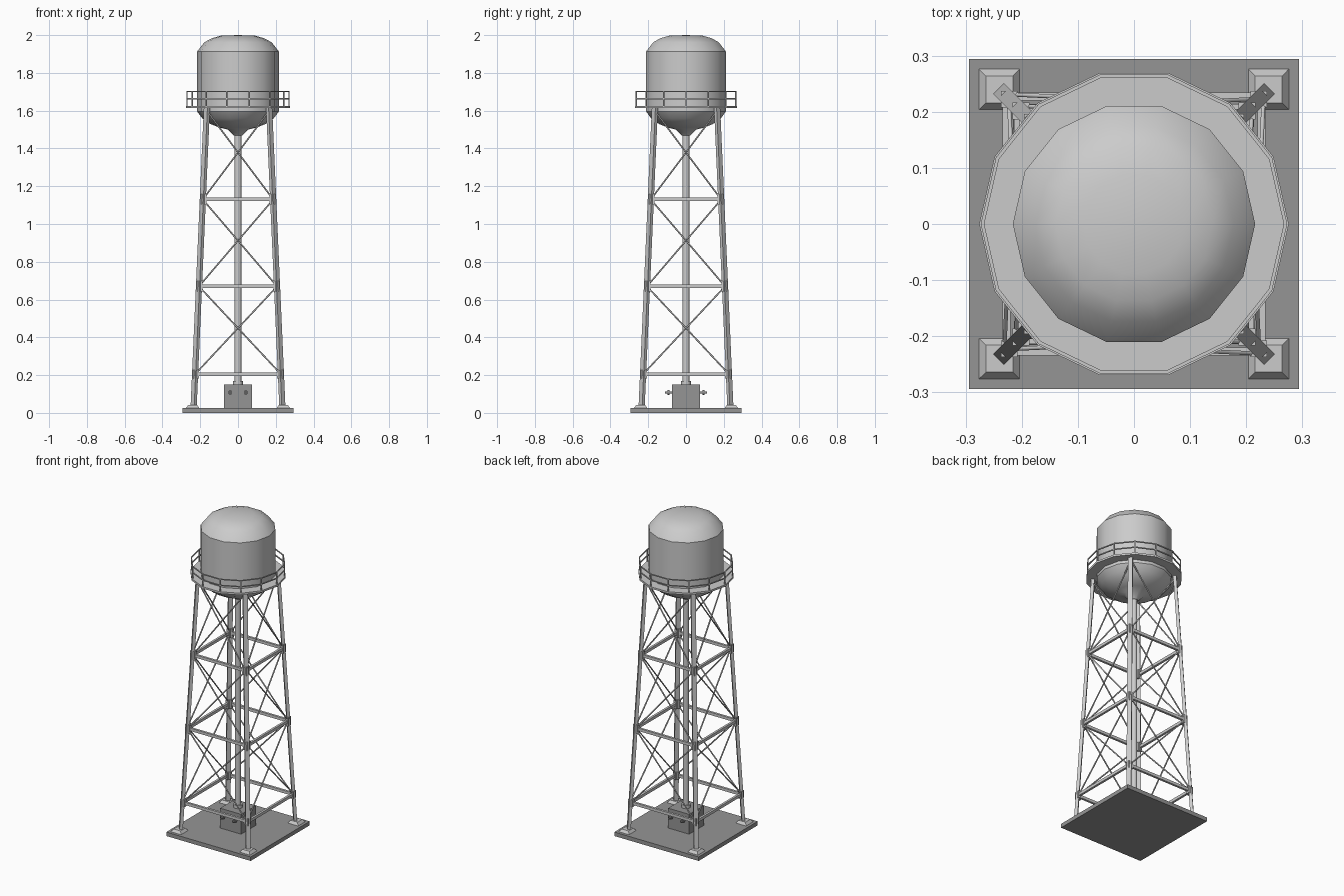
import bpy, bmesh, math
from mathutils import Vector, Matrix

if "Cube" in bpy.data.objects:
    bpy.data.objects.remove(bpy.data.objects["Cube"])

N = 14  # sides of the tank and walkway


def finish(name, bm, smooth=None, mat=None):
    bmesh.ops.recalc_face_normals(bm, faces=bm.faces)
    me = bpy.data.meshes.new(name)
    bm.to_mesh(me)
    bm.free()
    ob = bpy.data.objects.new(name, me)
    bpy.context.collection.objects.link(ob)
    if mat:
        me.materials.append(mat)
    if smooth:
        bpy.ops.object.select_all(action='DESELECT')
        ob.select_set(True)
        bpy.context.view_layer.objects.active = ob
        bpy.ops.object.shade_smooth_by_angle(angle=math.radians(smooth))
    return ob


def box(bm, c, s, rot=Matrix()):
    m = Matrix.Translation(c) @ rot @ Matrix.Diagonal((*s, 1))
    bmesh.ops.create_cube(bm, size=1, matrix=m)


def beam(bm, a, b, w, d, side):
    """Box from a to b: w along the side direction, d across it."""
    a, b = Vector(a), Vector(b)
    z = (b - a).normalized()
    x = Vector(side)
    x = (x - z * x.dot(z)).normalized()
    rot = Matrix((x, z.cross(x), z)).transposed().to_4x4()
    box(bm, (a + b) / 2, (w, d, (b - a).length), rot)


def rod(bm, a, b, r, r2=None, seg=6):
    a, b = Vector(a), Vector(b)
    q = (b - a).to_track_quat('Z', 'Y').to_matrix().to_4x4()
    bmesh.ops.create_cone(bm, cap_ends=True, segments=seg, radius1=r,
                          radius2=r if r2 is None else r2, depth=(b - a).length,
                          matrix=Matrix.Translation((a + b) / 2) @ q)


def ring_pt(r, i, z):
    t = 2 * math.pi * i / N
    return Vector((r * math.cos(t), r * math.sin(t), z))


def lathe(bm, profile, closed=False):
    rings = []
    for r, z in profile:
        if r == 0:
            rings.append([bm.verts.new((0, 0, z))] * N)
        else:
            rings.append([bm.verts.new(ring_pt(r, i, z)) for i in range(N)])
    pairs = list(zip(rings, rings[1:] + rings[:1] if closed else rings[1:]))
    for p, q in pairs:
        for i in range(N):
            j = (i + 1) % N
            bm.faces.new(list(dict.fromkeys((p[i], p[j], q[j], q[i]))))


def leg_xy(z):
    return 0.235 - 0.0443 * (z - 0.03)


dark = bpy.data.materials.new("dark_grey")
dark.diffuse_color = (0.3, 0.3, 0.3, 1)
dark.use_nodes = True
dark.node_tree.nodes["Principled BSDF"].inputs["Base Color"].default_value = dark.diffuse_color
corners = [(1, 1), (-1, 1), (-1, -1), (1, -1)]

# Base slab
bm = bmesh.new()
box(bm, (0, 0, 0.0125), (0.588, 0.588, 0.025))
finish("base_slab", bm, mat=dark)

# Footings: tapered square pads
bm = bmesh.new()
for sx, sy in corners:
    m = Matrix.Translation((sx * 0.24, sy * 0.24, 0.0325)) @ Matrix.Rotation(math.pi / 4, 4, 'Z')
    bmesh.ops.create_cone(bm, cap_ends=True, segments=4, radius1=0.052,
                          radius2=0.034, depth=0.017, matrix=m)
finish("footings", bm)

# Legs: diagonal-facing, leaning inward
bm = bmesh.new()
for sx, sy in corners:
    p, q = leg_xy(0.03), leg_xy(1.615)
    beam(bm, (sx * p, sy * p, 0.03), (sx * q, sy * q, 1.615), 0.027, 0.019, (-sy, sx, 0))
finish("legs", bm)

# Horizontal struts, gusset plates and cross braces on all four faces
levels = [0.205, 0.67, 1.13, 1.60]
struts, plates, braces = bmesh.new(), bmesh.new(), bmesh.new()
for k in range(4):
    c0, c1 = corners[k], corners[(k + 1) % 4]
    out = Vector((c0[0] + c1[0], c0[1] + c1[1], 0)).normalized()
    along = Vector((c1[0] - c0[0], c1[1] - c0[1], 0)).normalized()

    def at(c, z):
        return Vector((c[0] * leg_xy(z), c[1] * leg_xy(z), z))

    for z in levels[:3]:
        beam(struts, at(c0, z), at(c1, z), 0.018, 0.014, (0, 0, 1))
        h = 0.055 if z > 0.3 else 0.045
        for c, s in ((c0, 1), (c1, -1)):
            p = at(c, z)
            beam(plates, p - Vector((0, 0, h / 2)) + along * s * 0.005,
                 p + Vector((0, 0, h / 2)) + along * s * 0.005, 0.03, 0.02, along)
    for lo, hi in zip(levels, levels[1:]):
        for i, (a, b) in enumerate(((c0, c1), (c1, c0))):
            off = out * (0.004 if i else -0.004)
            rod(braces, at(a, lo) + off, at(b, hi) + off, 0.0042)
finish("struts", struts)
finish("gusset_plates", plates)
finish("cross_braces", braces, 65)

# Tank: domed top, straight wall, bowl bottom with outlet cone
bm = bmesh.new()
lathe(bm, [(0, 2.0), (0.09, 1.997), (0.14, 1.983), (0.178, 1.962), (0.216, 1.914), (0.216, 1.595),
           (0.19, 1.56), (0.145, 1.529), (0.10, 1.511), (0.055, 1.5), (0.022, 1.468), (0, 1.468)])
finish("tank", bm, 31)

# Walkway ring around the tank
bm = bmesh.new()
lathe(bm, [(0.21, 1.613), (0.276, 1.613), (0.276, 1.625), (0.21, 1.625)], closed=True)
finish("walkway", bm)

# Railing: posts and two rails
bm = bmesh.new()
for i in range(N):
    beam(bm, ring_pt(0.27, i, 1.62), ring_pt(0.27, i, 1.704), 0.006, 0.006, ring_pt(1, i, 0))
    for z in (1.701, 1.663):
        beam(bm, ring_pt(0.27, i, z), ring_pt(0.27, i + 1, z), 0.006, 0.006, (0, 0, 1))
finish("railing", bm)

# Central riser pipe with a base collar
bm = bmesh.new()
rod(bm, (0, 0, 0.14), (0, 0, 1.48), 0.0185, seg=12)
rod(bm, (0, 0, 0.145), (0, 0, 0.17), 0.026, seg=12)
finish("riser_pipe", bm, 40)

# Valve box
bm = bmesh.new()
box(bm, (0, 0, 0.0865), (0.146, 0.146, 0.127))
finish("valve_box", bm, mat=dark)

# Outlet nozzles on the front and back of the box
bm = bmesh.new()
for sx in (-1, 1):
    for sy in (-1, 1):
        x, z = sx * 0.042, 0.108
        rod(bm, (x, sy * 0.07, z), (x, sy * 0.112, z), 0.006, seg=8)
        rod(bm, (x, sy * 0.088, z), (x, sy * 0.098, z), 0.012, seg=8)
finish("outlet_nozzles", bm, 50, dark)
